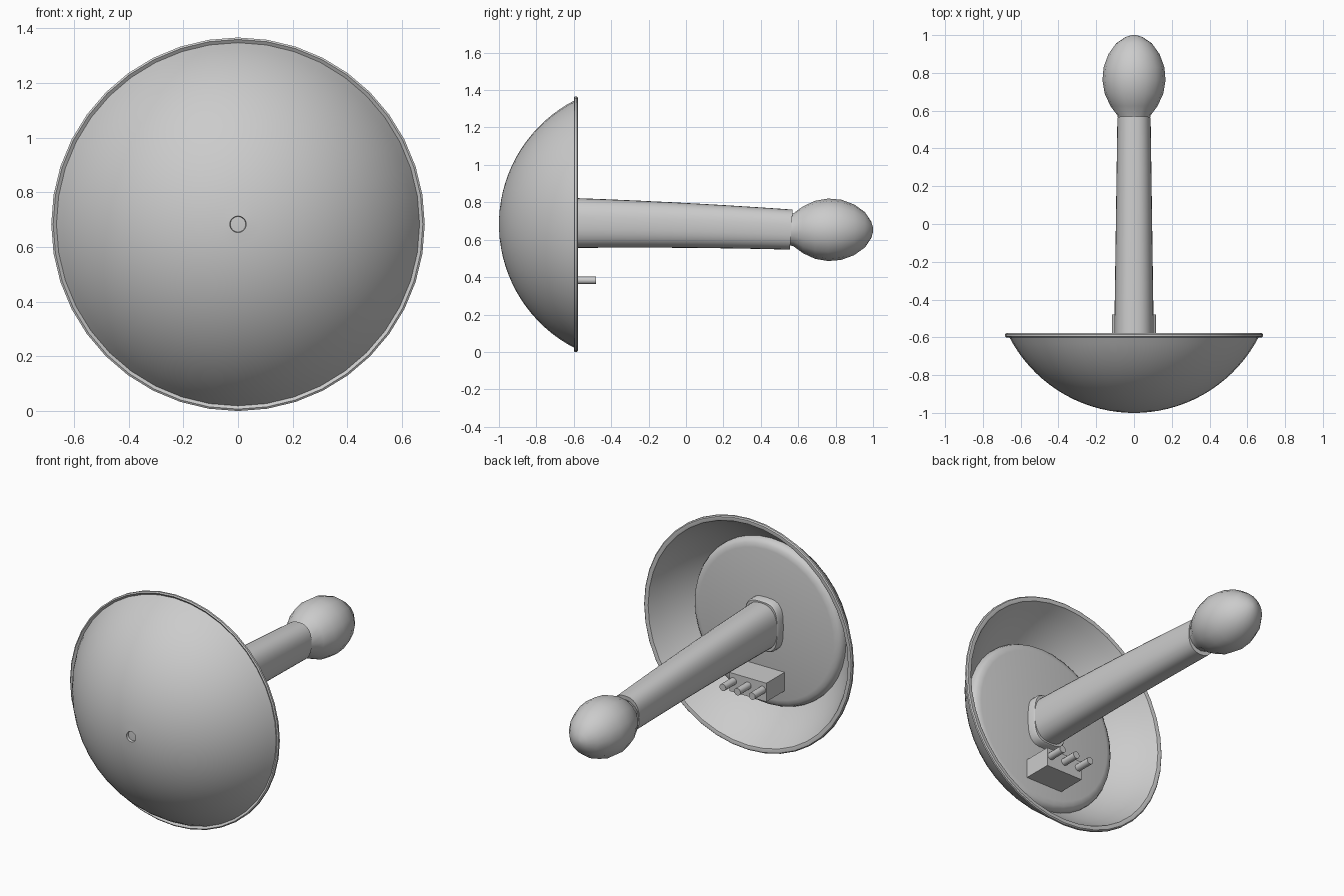
import bpy, bmesh, math
from mathutils import Matrix, Vector

if "Cube" in bpy.data.objects:
    bpy.data.objects.remove(bpy.data.objects["Cube"], do_unlink=True)

GREY = (0.6, 0.6, 0.6, 1)
grey = bpy.data.materials.new("plain_grey")
grey.use_nodes = True
grey.diffuse_color = GREY
grey.node_tree.nodes["Principled BSDF"].inputs["Base Color"].default_value = GREY

AXIS_Z = 0.683  # height of the dish axis


def finish(name, bm, angle=35):
    bmesh.ops.remove_doubles(bm, verts=bm.verts, dist=1e-5)
    bmesh.ops.recalc_face_normals(bm, faces=bm.faces)
    mesh = bpy.data.meshes.new(name)
    bm.to_mesh(mesh)
    bm.free()
    mesh.materials.append(grey)
    ob = bpy.data.objects.new(name, mesh)
    bpy.context.collection.objects.link(ob)
    bpy.ops.object.select_all(action='DESELECT')
    ob.select_set(True)
    bpy.context.view_layer.objects.active = ob
    bpy.ops.object.shade_smooth_by_angle(angle=math.radians(angle))
    return ob


def skin(name, rings, angle=35):
    """Join rings of points into a closed surface, capping both ends."""
    bm = bmesh.new()
    loops = [[bm.verts.new(p) for p in ring] for ring in rings]
    n = len(loops[0])
    for a, b in zip(loops, loops[1:]):
        for i in range(n):
            j = (i + 1) % n
            bm.faces.new((a[i], a[j], b[j], b[i]))
    bm.faces.new(loops[0])
    bm.faces.new(loops[-1])
    return finish(name, bm, angle)


def ring(y, z, rx, rz, sides, power=2.0, tilt=0.0):
    """Superellipse around the y axis; tilt leans the top backwards."""
    pts = []
    for i in range(sides):
        t = 2 * math.pi * i / sides
        c, s = math.cos(t), math.sin(t)
        px = math.copysign(abs(c) ** (2 / power), c) * rx
        pz = math.copysign(abs(s) ** (2 / power), s) * rz
        pts.append(Vector((px, y + pz * tilt, z + pz)))
    return pts


def lathe(name, profile, z, sides, angle=35):
    return skin(name, [ring(y, z, r, r, sides) for r, y in profile], angle)


def arc(radius, y_centre, r_from, r_to, steps):
    """Spherical cap profile, as (radius, y) points."""
    a, b = math.asin(r_from / radius), math.asin(r_to / radius)
    angles = [a + (b - a) * i / steps for i in range(steps + 1)]
    return [(radius * math.sin(t), y_centre - radius * math.cos(t)) for t in angles]


# Dish shell: recessed centre hole, domed front, rolled rim, hollow back
dish = [(0.028, -0.985)] + arc(0.744, -0.256, 0.03, 0.664, 16)
dish += [(0.676, -0.6), (0.683, -0.595), (0.683, -0.584), (0.677, -0.578), (0.662, -0.578)]
dish += arc(0.73, -0.256, 0.654, 0.02, 12)
lathe("dish_shell", dish, AXIS_Z, 40)

# Rounded plate set inside the hollow of the dish
plate = [(0.49, -0.81), (0.488, -0.785), (0.48, -0.768), (0.465, -0.756), (0.44, -0.75)]
lathe("back_plate", plate, AXIS_Z, 40, 50)

# Collar where the handle meets the plate
skin("handle_collar", [ring(y, 0.69, 0.112 - d, 0.15 - d, 32, 3.2)
                       for y, d in ((-0.78, 0), (-0.71, 0), (-0.7, 0.006))])

# Handle: tapered oval bar that droops slightly towards its end
handle = []
for i in range(9):
    t = i / 8
    handle.append(ring(-0.76 + 1.323 * t, 0.691 - 0.01 * t - 0.027 * t * t,
                       0.107 - 0.019 * t, 0.137 - 0.03 * t, 32, 2.4, 0.07 * t))
skin("handle", handle)

# Egg-shaped knob on the handle end
knob = [(0.08, 0.54), (0.088, 0.575), (0.125, 0.625), (0.155, 0.69), (0.167, 0.76),
        (0.161, 0.83), (0.135, 0.9), (0.094, 0.957), (0.045, 0.99), (0.012, 1.0)]
lathe("knob", knob, 0.653, 16, 50)

# Terminal block with three pins
bm = bmesh.new()
bmesh.ops.create_cube(bm, size=1, matrix=Matrix.Translation((0, -0.675, 0.373))
                      @ Matrix.Diagonal((0.24, 0.19, 0.11, 1)))
finish("terminal_block", bm)
for name, x in (("left", 0.096), ("middle", 0), ("right", -0.096)):
    pin = lathe("terminal_pin_" + name, [(0.021, -0.6), (0.021, -0.48)], 0.383, 12)
    pin.location.x = x
